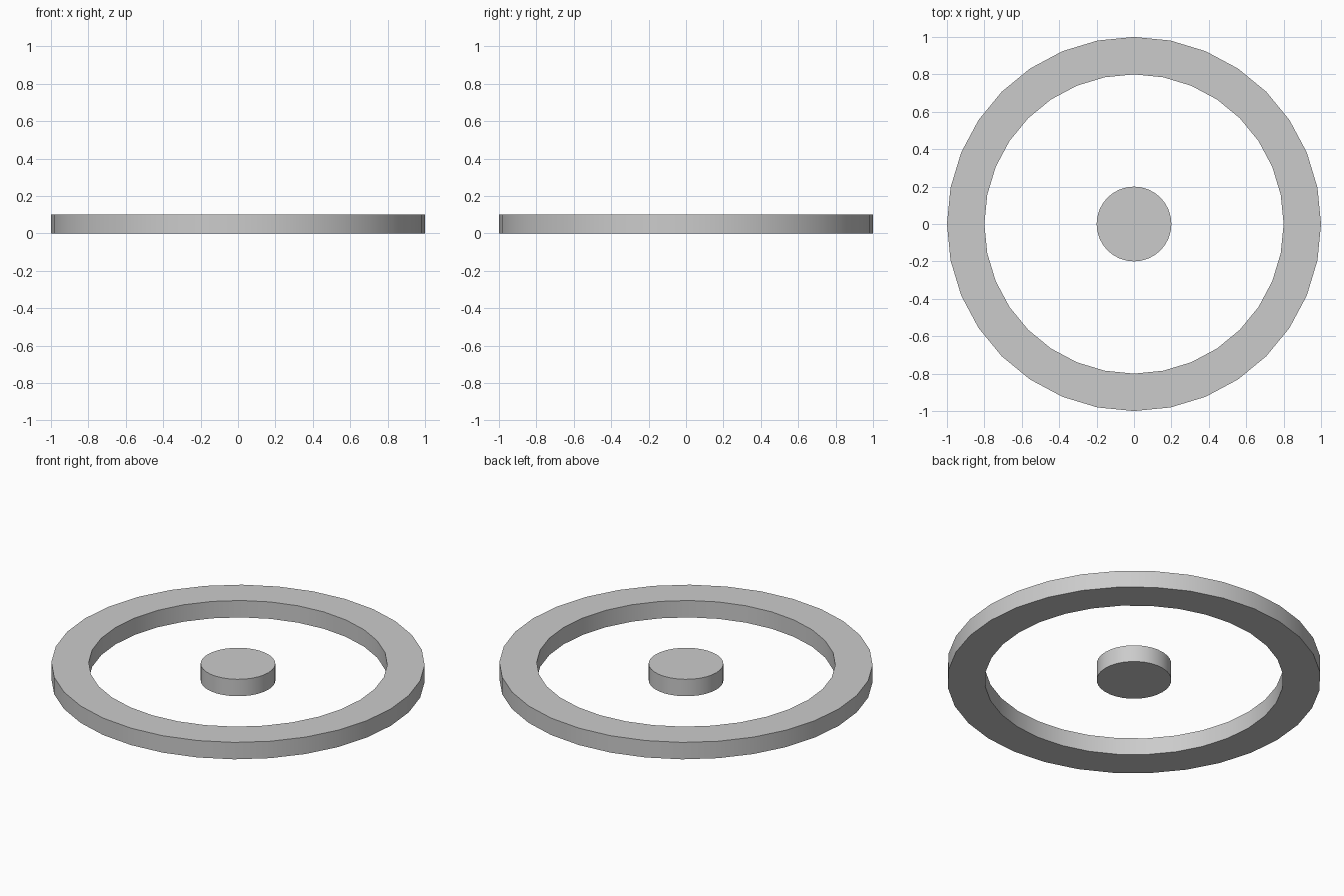
import bpy
import bmesh
from math import cos, sin, tau

if "Cube" in bpy.data.objects:
    bpy.data.objects.remove(bpy.data.objects["Cube"])

SIDES = 32
HEIGHT = 0.1


def finish(name, bm):
    bmesh.ops.recalc_face_normals(bm, faces=bm.faces)
    mesh = bpy.data.meshes.new(name)
    bm.to_mesh(mesh)
    bm.free()
    obj = bpy.data.objects.new(name, mesh)
    bpy.context.collection.objects.link(obj)
    bpy.ops.object.select_all(action='DESELECT')
    obj.select_set(True)
    bpy.context.view_layer.objects.active = obj
    bpy.ops.object.shade_smooth_by_angle()
    return obj


def circle(bm, r, z):
    return [bm.verts.new((r * cos(tau * i / SIDES), r * sin(tau * i / SIDES), z))
            for i in range(SIDES)]


def bridge(bm, a, b):
    for i in range(SIDES):
        j = (i + 1) % SIDES
        bm.faces.new((a[i], a[j], b[j], b[i]))


# Outer ring: a rectangular section carried round the circle
bm = bmesh.new()
section = [(1.0, 0), (1.0, HEIGHT), (0.8, HEIGHT), (0.8, 0)]
loops = [circle(bm, r, z) for r, z in section]
for k in range(4):
    bridge(bm, loops[k], loops[(k + 1) % 4])
finish("outer_ring", bm)

# Centre disc
bm = bmesh.new()
bottom, top = circle(bm, 0.2, 0), circle(bm, 0.2, HEIGHT)
bridge(bm, bottom, top)
bm.faces.new(bottom)
bm.faces.new(top)
finish("centre_disc", bm)
